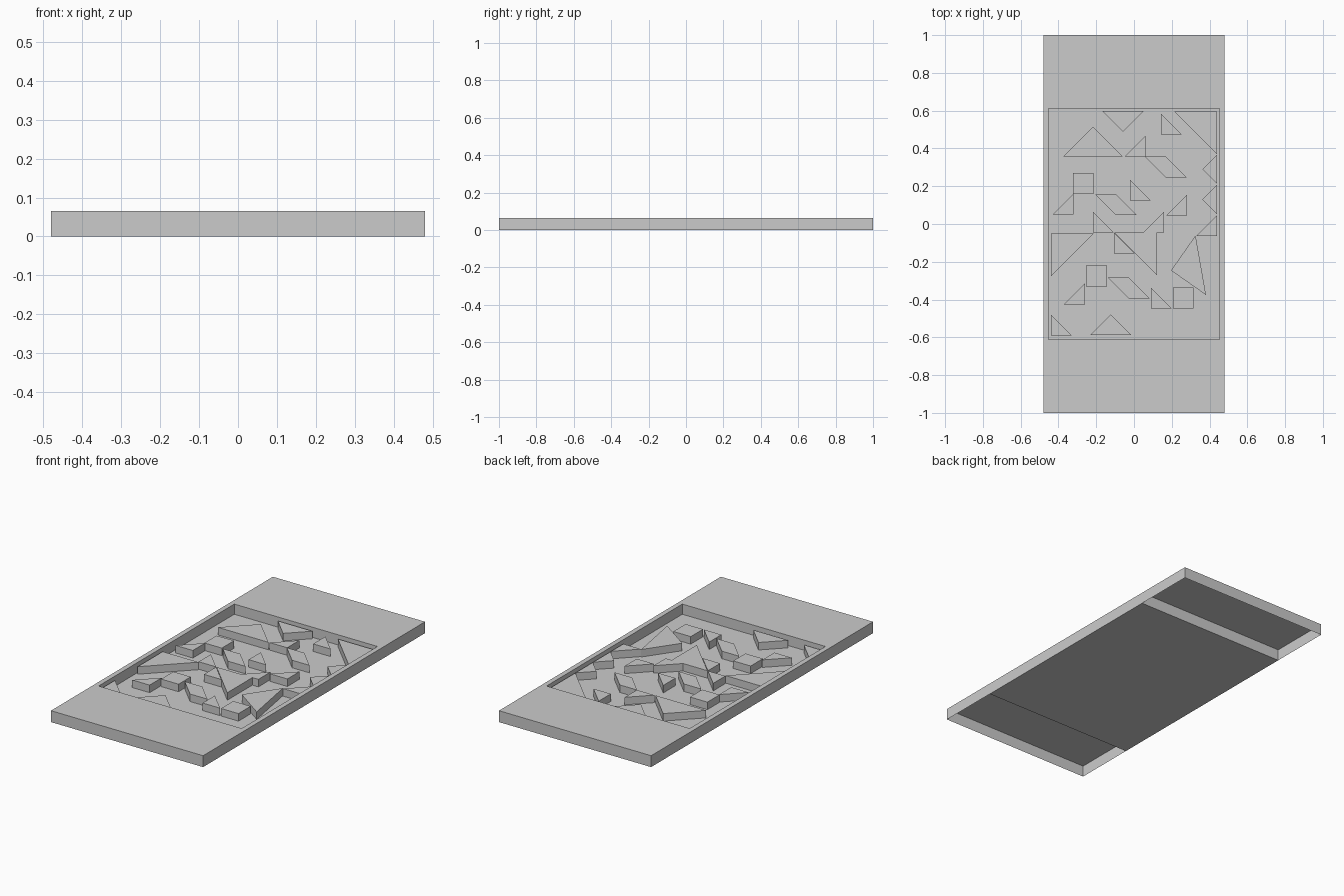
import bpy, bmesh
from math import radians
from mathutils import Matrix, Vector

cube = bpy.data.objects.get("Cube")
if cube:
    bpy.data.objects.remove(cube)

WIDTH, LENGTH, HEIGHT = 0.96, 2.0, 0.065
TRAY, RIM = 1.28, 0.04
FLOOR, PIECE_TOP = 0.007, 0.05
SMALL, MEDIUM, LARGE = 0.11, 0.155, 0.226


def finish(bm, name):
    bmesh.ops.recalc_face_normals(bm, faces=bm.faces)
    mesh = bpy.data.meshes.new(name)
    bm.to_mesh(mesh)
    bm.free()
    obj = bpy.data.objects.new(name, mesh)
    bpy.context.collection.objects.link(obj)
    return obj


def box(length, y):
    bm = bmesh.new()
    bmesh.ops.create_cube(bm, size=1)
    bmesh.ops.scale(bm, vec=(WIDTH, length, HEIGHT), verts=bm.verts)
    bmesh.ops.translate(bm, vec=(0, y, HEIGHT / 2), verts=bm.verts)
    bm.normal_update()
    return bm


# Solid tray with a rectangular recess
bm = box(TRAY, 0)
top = [f for f in bm.faces if f.normal.z > 0.5]
bmesh.ops.inset_region(bm, faces=top, thickness=RIM)
sunk = bmesh.ops.extrude_discrete_faces(bm, faces=top)["faces"]
bmesh.ops.translate(bm, vec=(0, 0, FLOOR - HEIGHT), verts=sunk[0].verts)
finish(bm, "tray")

# Hollow end sections, open underneath
for side, name in ((1, "back_end"), (-1, "front_end")):
    end = (LENGTH - TRAY) / 2
    bm = box(end, side * (TRAY + end) / 2)
    hidden = [f for f in bm.faces if f.normal.z < -0.5 or f.normal.y * side < -0.5]
    bmesh.ops.delete(bm, geom=hidden, context="FACES")
    finish(bm, name)


# Flat prisms standing on the tray floor
def prism(name, outline, x, y, turn=0):
    bm = bmesh.new()
    place = Matrix.Translation((x, y, 0)) @ Matrix.Rotation(radians(turn), 4, "Z")
    low = FLOOR - 0.002
    face = bm.faces.new([bm.verts.new(place @ Vector((u, v, low))) for u, v in outline])
    raised = bmesh.ops.extrude_face_region(bm, geom=[face], use_keep_orig=True)["geom"]
    verts = [g for g in raised if isinstance(g, bmesh.types.BMVert)]
    bmesh.ops.translate(bm, vec=(0, 0, PIECE_TOP - low), verts=verts)
    return finish(bm, name)


def triangles(name, leg, places):
    for x, y, turn in places:
        prism(name, [(0, 0), (leg, 0), (0, leg)], x, y, turn)


# Right triangles: position of the square corner and turn
triangles("large_triangle", LARGE, [
    (-.217, .516, -135), (.44, .595, 180), (-.44, -.05, -90),
    (.122, -.045, 180), (.196, -.246, -35)])
triangles("medium_triangle", MEDIUM, [(-.058, .489, 45), (-.122, -.479, -135)])
triangles("small_triangle", SMALL, [
    (.06, .357, 90), (.143, .473, 0), (.44, -.064, 90), (-.32, .05, 90),
    (-.02, .124, 0), (.28, .045, 90), (-.217, -.045, 0), (.16, -.045, 90),
    (-.106, -.156, 0), (-.26, -.425, 90), (.09, -.447, 0), (-.44, -.59, 0),
    (.362, .29, -45), (.362, .13, -45)])

# Squares and parallelograms
S = SMALL
for x, y in ((-.324, .16), (-.254, -.33), (.206, -.447)):
    prism("square", [(0, 0), (S, 0), (S, S), (0, S)], x, y)
for x, y in ((.058, .357), (-.206, .157), (-.137, -.284)):
    prism("parallelogram", [(0, 0), (S, 0), (2 * S, -S), (S, -S)], x, y)
